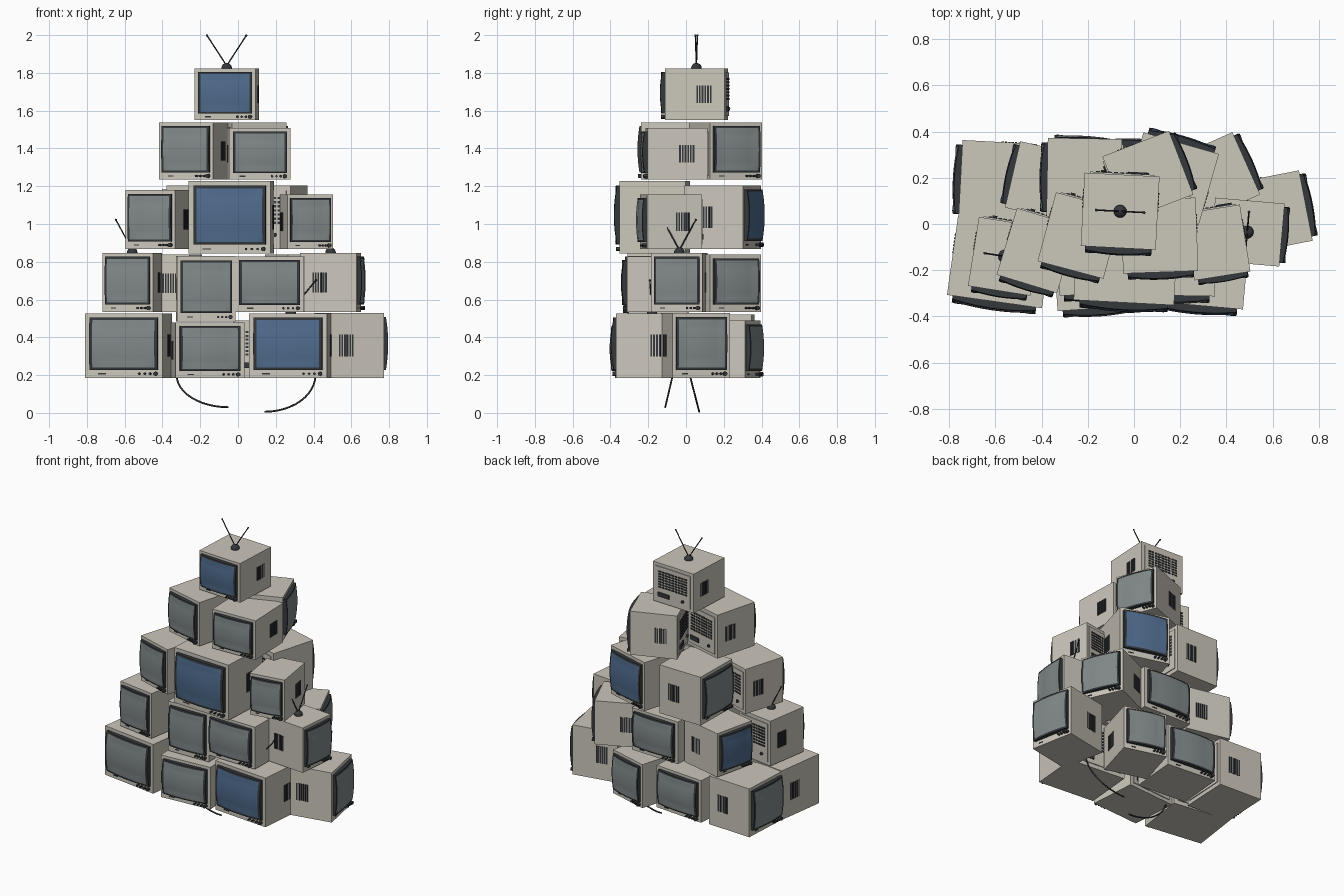
import bpy, bmesh, math
from mathutils import Matrix, Vector

if "Cube" in bpy.data.objects:
    bpy.data.objects.remove(bpy.data.objects["Cube"])


def material(name, rgb):
    m = bpy.data.materials.new(name)
    m.diffuse_color = (*rgb, 1)
    m.use_nodes = True
    m.node_tree.nodes["Principled BSDF"].inputs["Base Color"].default_value = m.diffuse_color
    return m


CASE = material("casing_beige", (0.60, 0.57, 0.50))
DARK = material("dark_plastic", (0.035, 0.04, 0.045))
GREY = material("grey_glass", (0.22, 0.25, 0.25))
BLUE = material("blue_glass", (0.08, 0.15, 0.27))


def box(bm, c, s):
    bmesh.ops.create_cube(bm, size=1, matrix=Matrix.Translation(c) @ Matrix.Diagonal((*s, 1)))


def rod(bm, a, b, r, seg=12):
    a, b = Vector(a), Vector(b)
    rot = (b - a).to_track_quat('Z', 'Y').to_matrix().to_4x4()
    bmesh.ops.create_cone(bm, cap_ends=True, segments=seg, radius1=r, radius2=r,
                          depth=(b - a).length, matrix=Matrix.Translation((a + b) / 2) @ rot)


def ball(bm, c, r):
    bmesh.ops.create_uvsphere(bm, u_segments=16, v_segments=10, radius=r, matrix=Matrix.Translation(c))


def finish(bm, name, mats, place, smooth=False):
    me = bpy.data.meshes.new(name)
    bmesh.ops.recalc_face_normals(bm, faces=bm.faces)
    bm.to_mesh(me)
    bm.free()
    for m in mats:
        me.materials.append(m)
    ob = bpy.data.objects.new(name, me)
    bpy.context.collection.objects.link(ob)
    ob.matrix_world = place
    if smooth:
        bpy.ops.object.select_all(action='DESELECT')
        ob.select_set(True)
        bpy.context.view_layer.objects.active = ob
        bpy.ops.object.shade_smooth_by_angle(angle=math.radians(30))


def screen(name, w, d, h, glass, place):
    # bulging glass with a raised dark rim and a skirt back to the casing
    bm = bmesh.new()
    n = 14
    bmesh.ops.create_grid(bm, x_segments=n, y_segments=n, size=1)
    for f in bm.faces:
        c = f.calc_center_median()
        f.material_index = int(max(abs(c.x), abs(c.y)) < 1 - 4 / n)

    def remap(t):
        # outer cells become skirt and narrow rim, the rest is glass
        k = round((1 - abs(t)) * n / 2)
        s = 1 if k < 2 else 0.91 if k == 2 else 0.88 * abs(t) / (1 - 4 / n)
        return math.copysign(min(s, 0.88) if k > 2 else s, t), k

    for v in bm.verts:
        (u, ku), (t, kt) = remap(v.co.x), remap(v.co.y)
        out = 0.008 + 0.075 * w * (1 - (u * u + t * t) / 2)
        out += 0.006 if min(ku, kt) < 3 else 0
        if min(ku, kt) == 0:
            out = -0.003
        v.co = (0.44 * w * u, -d / 2 - out, h * (0.03 + 0.405 * t))
    bmesh.ops.remove_doubles(bm, verts=bm.verts, dist=1e-5)
    finish(bm, name + "_screen", [DARK, glass], place, True)


def antenna(name, w, place):
    # domed base with two splayed rods
    bm = bmesh.new()
    ball(bm, (0, 0, 0.002), 0.028)
    for s in (-1, 1):
        tip = (s * 0.32 * w, 0, 0.175)
        rod(bm, (0, 0, 0.015), tip, 0.0035, 8)
        ball(bm, tip, 0.006)
    finish(bm, name + "_antenna", [DARK], place, True)


def television(name, size, x, y, z, yaw, glass=GREY, aerial=False):
    w, h = size
    d = 0.22 + 0.3 * w
    place = Matrix.Translation((x, y, z + h / 2)) @ Matrix.Rotation(math.radians(yaw), 4, 'Z')
    # casing with raised back panel
    bm = bmesh.new()
    box(bm, (0, 0, 0), (w, d, h))
    box(bm, (0, d / 2, 0), (0.86 * w, 0.012, 0.84 * h))
    finish(bm, name + "_casing", [CASE], place)
    screen(name, w, d, h, glass, place)
    # knobs and slot under the screen
    bm = bmesh.new()
    kz = -0.435 * h
    for i in range(4):
        kx = w * (0.20 + 0.07 * i)
        rod(bm, (kx, -d / 2 + 0.002, kz), (kx, -d / 2 - 0.022, kz), 0.011 if i == 3 else 0.006)
    box(bm, (-0.28 * w, -d / 2, kz), (0.10 * w, 0.006, 0.006))
    finish(bm, name + "_controls", [DARK], place, True)
    # side vents
    bm = bmesh.new()
    for s in (-1, 1):
        for i in range(6):
            box(bm, (s * w / 2, d * (0.04 + 0.045 * i), 0), (0.006, 0.009, 0.34 * h))
    finish(bm, name + "_side_vents", [DARK], place)
    # rear grille and sockets
    bm = bmesh.new()
    for i in range(9):
        for j in range(7):
            gx = w * (-0.32 + 0.08 * i)
            box(bm, (gx, d / 2 + 0.006, h * (-0.09 + 0.065 * j)), (0.055 * w, 0.008, 0.035 * h))
    box(bm, (0.22 * w, d / 2 + 0.008, -0.28 * h), (0.28 * w, 0.012, 0.10 * h))
    rod(bm, (-0.25 * w, d / 2, -0.28 * h), (-0.25 * w, d / 2 + 0.016, -0.28 * h), 0.010)
    finish(bm, name + "_rear_grille", [DARK], place)
    if aerial:
        antenna(name, w, place @ Matrix.Translation((0, 0, h / 2)))


# casing sizes (width, height) shared across the pile
HUGE, LARGE, WIDE = (0.435, 0.385), (0.415, 0.342), (0.365, 0.293)
TALL, SQUARE, MEDIUM = (0.31, 0.345), (0.34, 0.337), (0.295, 0.303)
SMALL, TINY, LOW = (0.273, 0.312), (0.245, 0.288), (0.325, 0.273)


def tier(name, floor, sets):
    for i, (size, x, y, yaw, *extra) in enumerate(sets):
        # the tallest sets sink onto shorter neighbours below
        drop = 0.05 if floor == 0.535 and size is TALL else 0.025 if size is HUGE else 0
        television(f"{name}_television_{i + 1}", size, x, y, floor - drop, yaw, *extra)


# each set: size, x, y, yaw, then glass and aerial where they differ
tier("bottom", 0.185, [
    (LARGE, -0.58, -0.165, -8), (WIDE, -0.16, -0.2, 4), (LARGE, 0.28, -0.18, -5, BLUE, True),
    (TALL, 0.59, 0.05, 101), (MEDIUM, 0.16, 0.205, 164), (WIDE, -0.2, 0.18, 175),
    (SQUARE, -0.59, 0.185, 267)])
tier("second", 0.535, [
    (SMALL, -0.56, -0.14, -9, GREY, True), (TALL, -0.17, -0.15, 1), (WIDE, 0.17, -0.145, -1),
    (SMALL, 0.49, -0.035, 85, GREY, True), (MEDIUM, 0.345, 0.2, 114), (WIDE, 0, 0.17, 178),
    (MEDIUM, -0.375, 0.18, 257, BLUE)])
tier("third", 0.868, [
    (SMALL, -0.42, -0.115, -17), (HUGE, -0.035, -0.165, -3, BLUE), (TINY, 0.36, -0.08, 9),
    (SQUARE, 0.16, 0.195, 164, BLUE), (SQUARE, -0.215, 0.2, 269)])
tier("fourth", 1.235, [
    (MEDIUM, -0.235, -0.05, -15), (LOW, 0.11, -0.05, 2), (MEDIUM, 0.06, 0.21, 111)])
tier("top", 1.55, [(LOW, -0.06, 0.055, -3, BLUE, True)])


# hanging power cables: quarter sweeps from the underside towards the ground
def cable(name, x0, x1, y0, y1, low):
    cu = bpy.data.curves.new(name, 'CURVE')
    cu.dimensions = '3D'
    cu.bevel_depth = 0.005
    cu.bevel_resolution = 2
    cu.use_fill_caps = True
    sp = cu.splines.new('POLY')
    sp.points.add(12)
    for i, p in enumerate(sp.points):
        a = math.pi / 2 * i / 12
        p.co = (x0 + (x1 - x0) * (1 - math.cos(a)), y0 + (y1 - y0) * math.sin(a),
                0.2 - (0.2 - low) * math.sin(a), 1)
    cu.materials.append(DARK)
    bpy.context.collection.objects.link(bpy.data.objects.new(name, cu))


cable("left_power_cable", -0.325, -0.05, -0.07, -0.11, 0.03)
cable("right_power_cable", 0.41, 0.14, 0.02, 0.07, 0.006)
